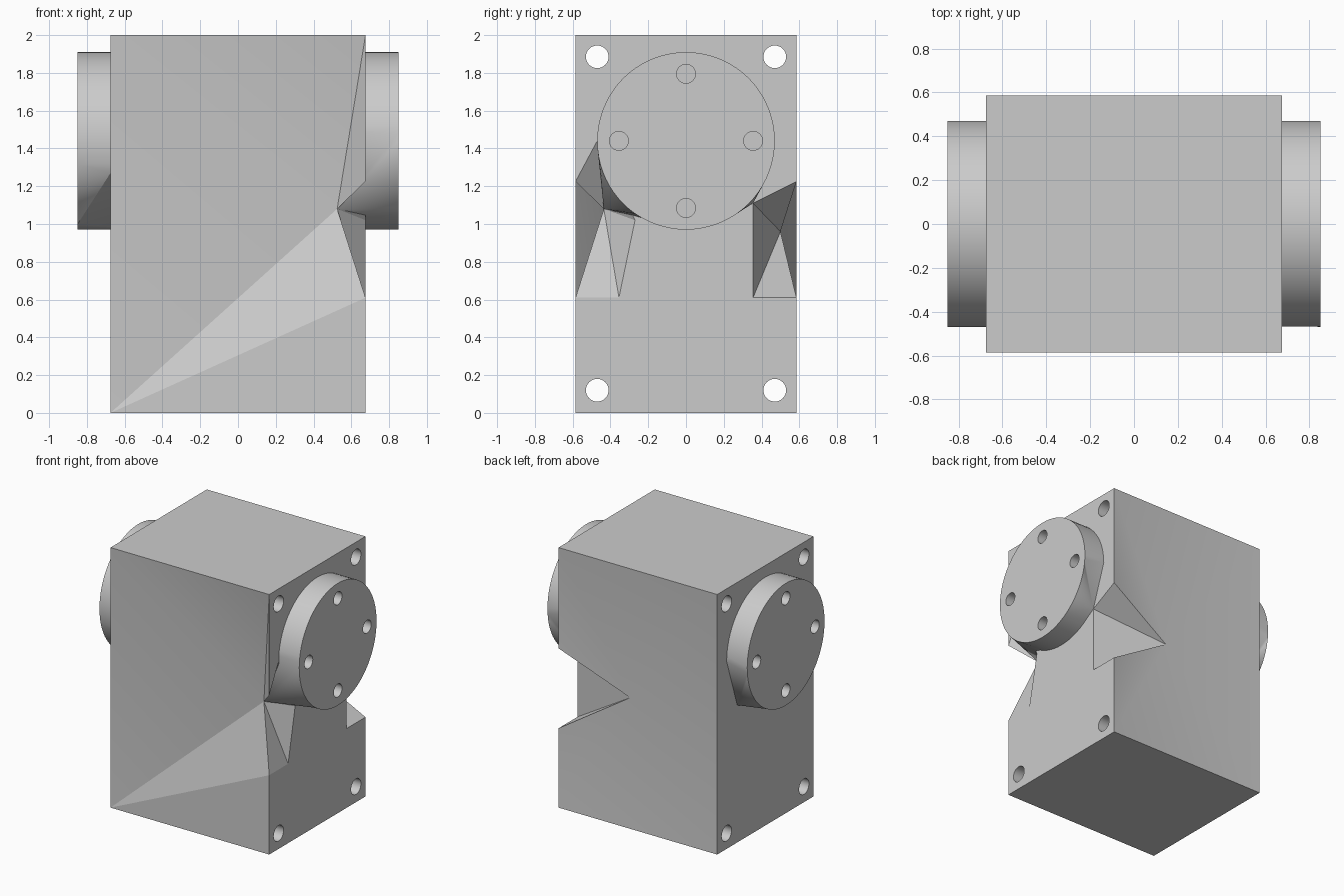
import bpy, bmesh
from math import cos, sin, pi, radians
from mathutils import Matrix

if "Cube" in bpy.data.objects:
    bpy.data.objects.remove(bpy.data.objects["Cube"])

grey = bpy.data.materials.new("plain_grey")
grey.use_nodes = True
grey.diffuse_color = (0.6, 0.6, 0.6, 1)
grey.node_tree.nodes["Principled BSDF"].inputs["Base Color"].default_value = (0.6, 0.6, 0.6, 1)

X, Y, H = 0.675, 0.585, 2.0      # half width, half depth, height
DISC_Z, DISC_R, DISC_X = 1.44, 0.47, 0.85
FRONT_DENT = (0.525, -0.435, 1.08)
BACK_DENT = (0.125, 0.5, 0.96)
NOTCH_TOP = (X, 0.355, 1.11)


def make_object(name, bm):
    bmesh.ops.recalc_face_normals(bm, faces=bm.faces)
    mesh = bpy.data.meshes.new(name)
    bm.to_mesh(mesh)
    bm.free()
    mesh.materials.append(grey)
    obj = bpy.data.objects.new(name, mesh)
    bpy.context.collection.objects.link(obj)
    return obj


def activate(obj):
    bpy.ops.object.select_all(action='DESELECT')
    obj.select_set(True)
    bpy.context.view_layer.objects.active = obj


def drill(obj, cutter_bm):
    cutter = make_object("drill_cutter", cutter_bm)
    cutter.hide_render = True
    mod = obj.modifiers.new("holes", 'BOOLEAN')
    mod.operation, mod.solver, mod.object = 'DIFFERENCE', 'EXACT', cutter
    activate(obj)
    bpy.ops.object.modifier_apply(modifier=mod.name)
    bpy.data.objects.remove(cutter)
    bpy.ops.object.shade_smooth_by_angle(angle=radians(30))


def add_rod(bm, x, y, z, r1, r2, length):
    # Round rod along x, r1 at its low-x end
    m = Matrix.Translation((x, y, z)) @ Matrix.Rotation(pi / 2, 4, 'Y')
    bmesh.ops.create_cone(bm, cap_ends=True, segments=32, radius1=r1, radius2=r2,
                          depth=length, matrix=m)


def build_body():
    pts = {
        "lf0": (-X, -Y, 0), "lf1": (-X, -Y, H), "lb0": (-X, Y, 0), "lb1": (-X, Y, H),
        "rf0": (X, -Y, 0), "rf1": (X, -Y, H), "rb0": (X, Y, 0), "rb1": (X, Y, H),
        "P": FRONT_DENT, "A": (X, -Y, 1.225), "D": (X, -Y, 0.61), "C": (X, -0.355, 0.61),
        "B": (X, -0.27, 1.02), "Q": (X, -0.47, DISC_Z),
        "S": BACK_DENT, "U": (X, Y, 1.225), "V": (X, Y, 0.61),
        "W": NOTCH_TOP, "N": (X, 0.355, 0.61),
    }
    faces = [
        "lf0 lf1 lb1 lb0", "lf0 lb0 rb0 rf0", "lf1 rf1 rb1 lb1",
        # right side with both broken corners
        "rf0 rb0 V N W U rb1 rf1 A Q B C D",
        # front side and its dent
        "lf0 rf0 D", "lf0 D P", "lf0 P lf1", "lf1 P rf1", "rf1 P A",
        "A P Q", "Q P B", "B P C", "C P D",
        # back side and its notch
        "lb0 lb1 S", "lb1 rb1 S", "rb1 U S", "V rb0 S", "rb0 lb0 S",
        "U W S", "W N S", "N V S",
    ]
    bm = bmesh.new()
    v = {k: bm.verts.new(p) for k, p in pts.items()}
    for f in faces:
        bm.faces.new([v[k] for k in f.split()])
    return make_object("body", bm)


def build_disc(name, side, pulls):
    # Each pull gathers an arc of the inner rim into one point
    n = 72
    bm = bmesh.new()
    outer, inner = [], []
    for i in range(n):
        a = 2 * pi * i / n
        y, z = DISC_R * cos(a), DISC_Z + DISC_R * sin(a)
        outer.append(bm.verts.new((side * DISC_X, y, z)))
        p = (side * X, y, z)
        for start, end, target in pulls:
            if start <= 360 * i / n <= end:
                p = target
        inner.append(bm.verts.new(p))
    hub = bm.verts.new((side * 0.6, 0, DISC_Z))
    bm.faces.new(outer)
    for i in range(n):
        j = (i + 1) % n
        bm.faces.new((outer[i], outer[j], inner[j]))
        bm.faces.new((outer[i], inner[j], inner[i]))
        bm.faces.new((inner[i], inner[j], hub))
    bmesh.ops.remove_doubles(bm, verts=bm.verts, dist=0.0001)
    disc = make_object(name, bm)

    # Four blind holes with pointed bottoms
    cut = bmesh.new()
    for k in range(4):
        a = k * pi / 2
        tip, mouth = (0.0, 0.05) if side > 0 else (0.05, 0.0)
        y, z = 0.355 * cos(a), DISC_Z + 0.355 * sin(a)
        bot = DISC_X - 0.11
        add_rod(cut, side * (bot + 0.1), y, z, 0.05, 0.05, 0.2)
        add_rod(cut, side * (bot - 0.013), y, z, tip, mouth, 0.03)
    drill(disc, cut)


# Body with four holes running right through
body = build_body()
holes = bmesh.new()
for y in (-0.47, 0.47):
    for z in (0.12, 1.885):
        add_rod(holes, 0, y, z, 0.06, 0.06, 2)
drill(body, holes)
activate(body)
bpy.ops.object.shade_smooth_by_angle(angle=radians(12))

# Round flanges, bent where the corners are broken
build_disc("left_flange", 1, [(180, 237, FRONT_DENT), (308, 355, NOTCH_TOP)])
build_disc("right_flange", -1, [(198, 250, (-X, -0.44, 1.27)),
                                (305, 359, (-X, 0.341, 1.056))])
